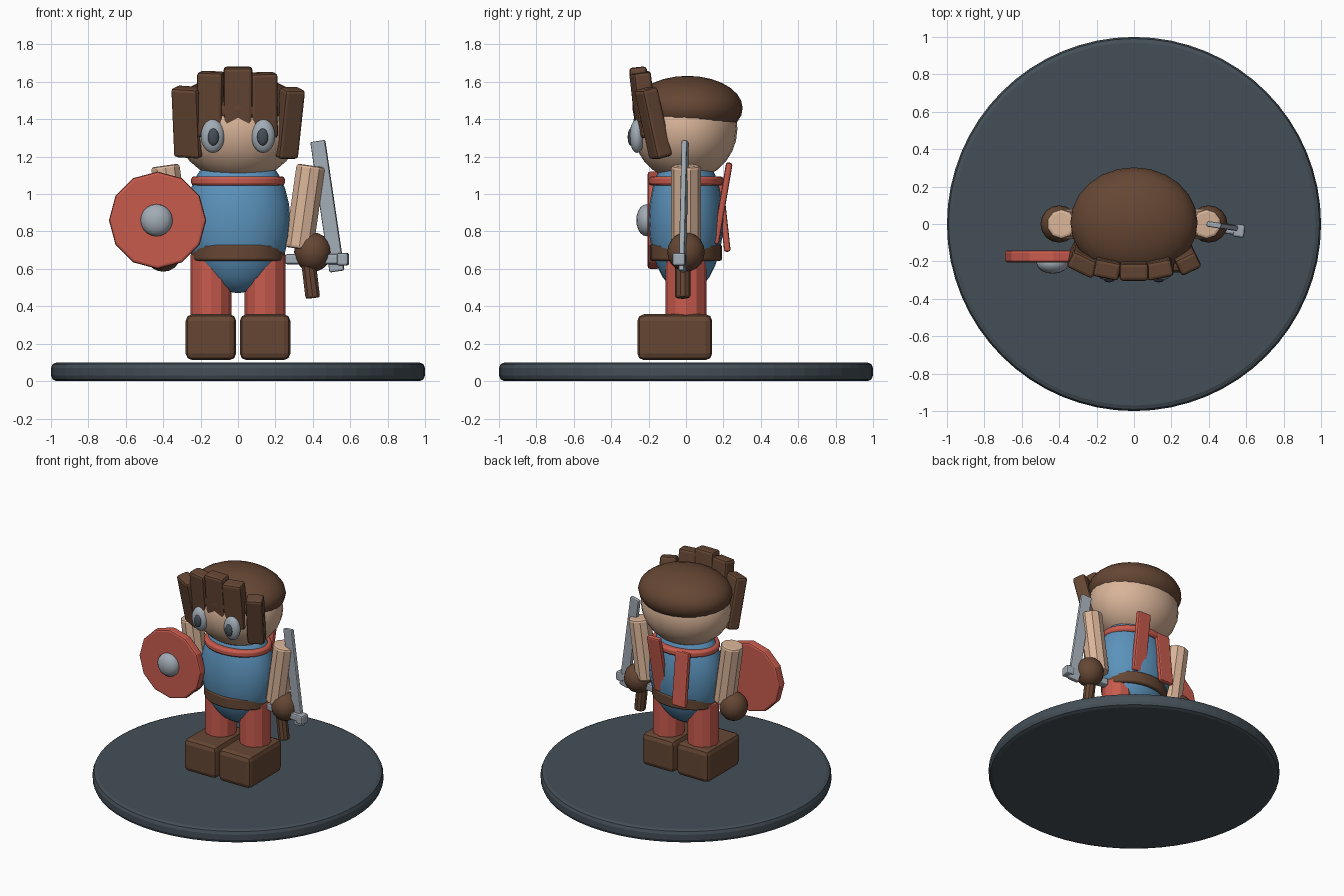
import bpy, math

if "Cube" in bpy.data.objects:
    bpy.data.objects.remove(bpy.data.objects["Cube"])


def material(name, rgb):
    m = bpy.data.materials.new(name)
    m.diffuse_color = (*rgb, 1)
    m.use_nodes = True
    m.node_tree.nodes["Principled BSDF"].inputs["Base Color"].default_value = m.diffuse_color
    return m


BROWN = material("brown", (0.13, 0.062, 0.034))
RED = material("red", (0.58, 0.105, 0.075))
BLUE = material("blue", (0.105, 0.29, 0.50))
SKIN = material("skin", (0.70, 0.46, 0.32))
STEEL = material("steel", (0.36, 0.41, 0.46))
SLATE = material("slate", (0.058, 0.078, 0.095))


def finish(name, mat, scale, bevel, segments=2):
    o = bpy.context.object
    o.name = name
    o.scale = scale
    bpy.ops.object.transform_apply(location=False, rotation=False, scale=True)
    o.data.materials.append(mat)
    if bevel:
        b = o.modifiers.new("bevel", "BEVEL")
        b.width = bevel
        b.segments = segments
        b.limit_method = 'ANGLE'
        b.angle_limit = math.radians(50)
    return o


def box(name, mat, loc, size, rot=(0, 0, 0), bevel=0.012):
    bpy.ops.mesh.primitive_cube_add(size=1, location=loc, rotation=rot)
    return finish(name, mat, size, bevel)


def tube(name, mat, loc, rx, ry, h, sides, rot=(0, 0, 0), bevel=0.012, smooth=False):
    bpy.ops.mesh.primitive_cylinder_add(vertices=sides, radius=1, depth=1,
                                        location=loc, rotation=rot)
    o = finish(name, mat, (rx, ry, h), bevel)
    if smooth:
        bpy.ops.object.shade_smooth_by_angle(angle=math.radians(25))
    return o


def ball(name, mat, loc, radii, segs=24, rings=14):
    bpy.ops.mesh.primitive_uv_sphere_add(segments=segs, ring_count=rings,
                                         radius=1, location=loc)
    o = finish(name, mat, radii, 0)
    bpy.ops.object.shade_smooth()
    return o


# Round display base
tube("base", SLATE, (0, 0, 0.05), 1, 1, 0.10, 64, bevel=0.03)

# Boots, legs, arms, hands and eyes, left and right
for side, s in (("left", -1), ("right", 1)):
    box(f"{side}_boot", BROWN, (s * 0.145, -0.06, 0.235), (0.27, 0.40, 0.245), bevel=0.035)
    tube(f"{side}_leg", RED, (s * 0.145, 0, 0.50), 0.11, 0.11, 0.36, 12)
    tube(f"{side}_arm", SKIN, (s * 0.358, 0, 0.93), 0.08, 0.08, 0.45, 10,
         rot=(0, s * 0.14, 0), bevel=0.015)
    ball(f"{side}_hand", BROWN, (s * 0.40, 0, 0.69), (0.1, 0.1, 0.105), 16, 10)
    ball(f"{side}_eye", STEEL, (s * 0.135, -0.262, 1.31), (0.064, 0.04, 0.09), 16, 10)
    ball(f"{side}_pupil", SLATE, (s * 0.132, -0.296, 1.305), (0.03, 0.016, 0.046), 12, 8)

# Torso, belt and collar
ball("torso", BLUE, (0, 0, 0.86), (0.28, 0.20, 0.39))
tube("belt", BROWN, (0, 0, 0.687), 0.25, 0.193, 0.088, 24, smooth=True)
tube("collar", RED, (0, 0, 1.07), 0.25, 0.20, 0.05, 24, bevel=0.015, smooth=True)

# Head and hair cap
ball("head", SKIN, (0, -0.005, 1.35), (0.33, 0.28, 0.28))
ball("hair_cap", BROWN, (0, 0.008, 1.46), (0.34, 0.295, 0.172))

# Fringe locks: x, y, z, width, height, forward tilt, sideways tilt, turn
locks = [
    (-0.265, -0.18, 1.385, 0.155, 0.38, 0.22, 0.06, -0.45),
    (-0.145, -0.225, 1.48, 0.14, 0.35, 0.12, 0.03, -0.2),
    (0.0, -0.24, 1.50, 0.155, 0.36, 0.10, 0.0, 0.0),
    (0.135, -0.225, 1.475, 0.145, 0.35, 0.12, -0.03, 0.2),
    (0.272, -0.175, 1.38, 0.12, 0.38, 0.24, 0.0, 0.45),
]
for i, (x, y, z, w, h, rx, ry, rz) in enumerate(locks, 1):
    box(f"hair_lock_{i}", BROWN, (x, y, z), (w, 0.095, h), (rx, ry, rz), 0.018)

# Shield with centre boss
tube("shield", RED, (-0.43, -0.173, 0.86), 0.26, 0.26, 0.065, 12,
     rot=(math.pi / 2, 0, 0), bevel=0.014)
ball("shield_boss", STEEL, (-0.435, -0.21, 0.86), (0.086, 0.056, 0.086), 16, 10)

# Sword: blade, crossguard, grip
box("sword_blade", STEEL, (0.478, -0.012, 0.935), (0.08, 0.03, 0.705), (0, -0.148, -0.15), 0.008)
box("sword_guard", STEEL, (0.42, -0.015, 0.652), (0.335, 0.055, 0.055), (0, 0.0, -0.13))
box("sword_guard_end", STEEL, (0.562, -0.036, 0.652), (0.06, 0.07, 0.068), (0, 0.0, -0.13))
tube("sword_grip", BROWN, (0.383, -0.018, 0.585), 0.041, 0.041, 0.285, 10, rot=(0, -0.12, 0))

# Cloth strips hanging on the back
box("back_strip_1", RED, (0.10, 0.195, 0.95), (0.11, 0.035, 0.44), (-0.17, 0.03, 0))
box("back_strip_2", RED, (-0.10, 0.20, 0.89), (0.115, 0.035, 0.40), (0.11, 0, 0))
